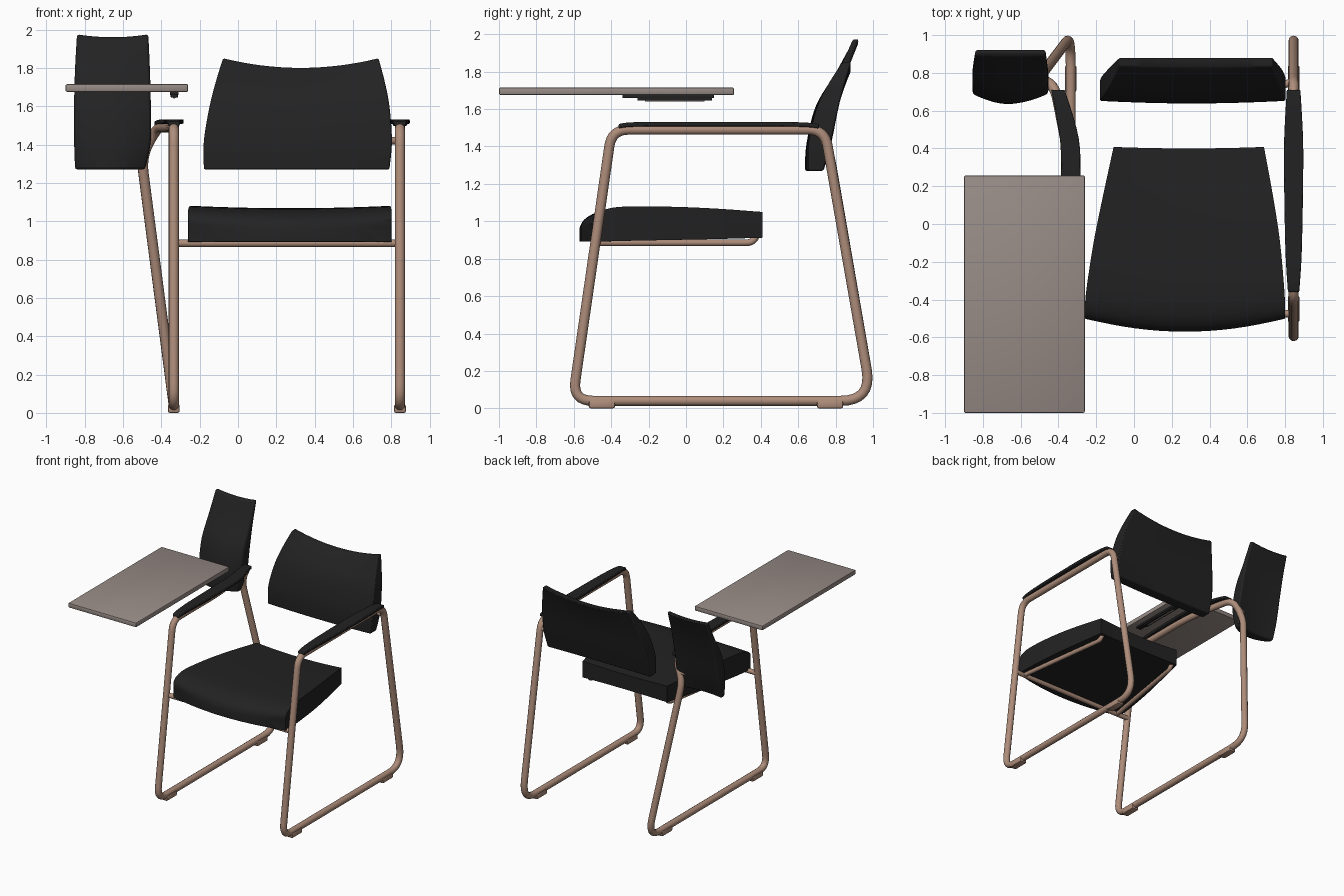
import bpy, bmesh, math
from mathutils import Vector as V

if "Cube" in bpy.data.objects:
    bpy.data.objects.remove(bpy.data.objects["Cube"])


def material(name, rgb):
    m = bpy.data.materials.new(name)
    m.diffuse_color = (*rgb, 1)
    m.use_nodes = True
    m.node_tree.nodes["Principled BSDF"].inputs["Base Color"].default_value = m.diffuse_color
    return m


BLACK = material("black upholstery", (0.016, 0.016, 0.016))
TAN = material("copper tan frame", (0.42, 0.265, 0.195))
GREY = material("warm grey tray", (0.31, 0.26, 0.24))


def finish(ob, mat, angle=40):
    ob.data.materials.append(mat)
    bpy.ops.object.select_all(action='DESELECT')
    ob.select_set(True)
    bpy.context.view_layer.objects.active = ob
    bpy.ops.object.shade_smooth_by_angle(angle=math.radians(angle))
    return ob


def mesh_object(name, bm):
    bmesh.ops.recalc_face_normals(bm, faces=bm.faces)
    me = bpy.data.meshes.new(name)
    bm.to_mesh(me)
    bm.free()
    ob = bpy.data.objects.new(name, me)
    bpy.context.collection.objects.link(ob)
    return ob


def rounded_path(corners, closed):
    """Corners are (x, y, z, cut): each is rounded over the cut length."""
    out, n = [], len(corners)
    for i, c in enumerate(corners):
        p, cut = V(c[:3]), c[3]
        if cut == 0:
            out.append(p)
            continue
        a = p + (V(corners[i - 1][:3]) - p).normalized() * cut
        b = p + (V(corners[(i + 1) % n][:3]) - p).normalized() * cut
        for k in range(9):
            t = k / 8
            out.append(a * (1 - t) ** 2 + p * 2 * t * (1 - t) + b * t * t)
    return out


def tube(name, corners, r, closed=False, mat=TAN):
    pts = rounded_path(corners, closed)
    cu = bpy.data.curves.new(name, 'CURVE')
    cu.dimensions = '3D'
    cu.bevel_depth, cu.bevel_resolution, cu.use_fill_caps = r, 4, True
    sp = cu.splines.new('POLY')
    sp.points.add(len(pts) - 1)
    for q, p in zip(sp.points, pts):
        q.co = (*p, 1)
    sp.use_cyclic_u = closed
    ob = bpy.data.objects.new(name, cu)
    bpy.context.collection.objects.link(ob)
    bpy.ops.object.select_all(action='DESELECT')
    ob.select_set(True)
    bpy.context.view_layer.objects.active = ob
    bpy.ops.object.convert(target='MESH')
    return finish(bpy.context.object, mat)


def sample(rows, s):
    """Smooth interpolation through the station rows; s is in 0..1."""
    f = s * (len(rows) - 1)
    i = min(int(f), len(rows) - 2)
    t = f - i
    p0, p1, p2, p3 = (rows[max(0, min(len(rows) - 1, i + k))] for k in (-1, 0, 1, 2))
    return [b + 0.5 * t * (c - a + t * (2 * a - 5 * b + 4 * c - d + t * (3 * (b - c) + d - a)))
            for a, b, c, d in zip(p0, p1, p2, p3)]


def slab(name, rows, shape, nu=16, nv=24, bevel=0.012, mat=BLACK):
    """Closed cushion: shape(row, u, v) returns a point on each of its two faces."""
    bm = bmesh.new()
    g = [[], []]
    for j in range(nv + 1):
        row = sample(rows, j / nv)
        pairs = [shape(row, 2 * i / nu - 1, j / nv) for i in range(nu + 1)]
        for s in (0, 1):
            g[s].append([bm.verts.new(p[s]) for p in pairs])
    for s in (0, 1):
        for j in range(nv):
            for i in range(nu):
                bm.faces.new((g[s][j][i], g[s][j][i + 1], g[s][j + 1][i + 1], g[s][j + 1][i]))
    rims = [[r[0] for r in g[s]] + g[s][-1][1:] + [r[-1] for r in g[s][-2::-1]] + g[s][0][-2:0:-1]
            for s in (0, 1)]
    n = len(rims[0])
    for k in range(n):
        m = (k + 1) % n
        bm.faces.new((rims[0][k], rims[0][m], rims[1][m], rims[1][k]))
    ob = mesh_object(name, bm)
    mod = ob.modifiers.new("soft edges", 'BEVEL')
    mod.width, mod.segments, mod.limit_method, mod.angle_limit = bevel, 2, 'ANGLE', math.radians(50)
    return finish(ob, mat, 50)


def box(name, lo, hi, bevel, mat):
    bm = bmesh.new()
    bmesh.ops.create_cube(bm, size=1)
    for v in bm.verts:
        v.co = V([l + (c + 0.5) * (h - l) for c, l, h in zip(v.co, lo, hi)])
    bmesh.ops.bevel(bm, geom=bm.edges[:], offset=bevel, segments=2, profile=0.5, affect='EDGES')
    return finish(mesh_object(name, bm), mat)


# Sled frames: the right one is flat, the left one has a splayed rear leg
XR, XL, R = 0.845, -0.335, 0.027


def front_part(x):
    return [(x, 0.995, 0.04, 0.17), (x, -0.607, 0.04, 0.11), (x, -0.397, 1.49, 0.09)]


tube("right_frame", front_part(XR) + [(XR, 0.742, 1.49, 0.09)], R, True)
tube("left_frame", front_part(XL) + [(XL, 0.3, 1.49, 0.2), (-0.42, 0.735, 1.49, 0.08),
                                     (-0.505, 0.77, 1.34, 0.09)], R, True)

# Floor glides
for side, x in (("right", XR), ("left", XL)):
    for end, y in (("front", -0.45), ("rear", 0.77)):
        box(f"{side}_{end}_glide", (x - 0.031, y - 0.07, 0), (x + 0.031, y + 0.07, 0.045), 0.01, TAN)

# Seat support: cross bar and two side rails
tube("seat_cross_bar", [(XL, -0.475, 0.885, 0), (XR, -0.475, 0.885, 0)], 0.02)
for side, a, b in (("left", -0.22, -0.08), ("right", 0.76, 0.65)):
    tube(f"{side}_seat_rail", [(a, -0.475, 0.885, 0), (b, 0.36, 0.885, 0.04), (b, 0.38, 0.93, 0)], 0.018)

# Seat cushion rows: y, centre x, half width, bottom z, top z
seat_rows = [(-0.57, 0.27, 0.525, 0.893, 0.975), (-0.545, 0.27, 0.53, 0.892, 1.02),
             (-0.48, 0.27, 0.53, 0.892, 1.058), (-0.36, 0.272, 0.523, 0.895, 1.078),
             (-0.10, 0.28, 0.492, 0.90, 1.078), (0.15, 0.286, 0.448, 0.905, 1.068),
             (0.40, 0.29, 0.398, 0.912, 1.05)]


def seat_shape(r, u, v):
    y, c, h, zb, zt = r
    y += 0.07 * u * u * (1 - v) ** 2 + 0.008 * v * u * u
    x = c + h * u
    return V((x, y, zt - 0.012 * (1 - u * u))), V((x, y, zb))


slab("seat", seat_rows, seat_shape)


# Back cushions rows: z, left x, right x, front y, back y
def back_shape(bow, dip):
    def shape(r, u, v):
        z, xl, xr, yf, yb = r
        x = (xl + xr) / 2 + (xr - xl) / 2 * u
        z -= dip * (1 - u * u) * v ** 3
        b = bow * u * u * (1 - v)
        return V((x, yf + b, z)), V((x, yb + b * 0.3, z))
    return shape


slab("main_backrest", [(1.27, -0.178, 0.79, 0.638, 0.73), (1.42, -0.178, 0.803, 0.645, 0.77),
                       (1.60, -0.148, 0.79, 0.69, 0.81), (1.73, -0.115, 0.765, 0.755, 0.845),
                       (1.85, -0.078, 0.733, 0.835, 0.882)], back_shape(0.015, 0.05))
slab("side_backrest", [(1.27, -0.85, -0.485, 0.635, 0.72), (1.42, -0.855, -0.455, 0.645, 0.765),
                       (1.62, -0.855, -0.455, 0.695, 0.81), (1.80, -0.85, -0.46, 0.80, 0.86),
                       (1.975, -0.84, -0.468, 0.892, 0.925)], back_shape(0.06, 0.015))

# Stubs joining the back cushions to the frames
tube("right_back_stub", [(XR, 0.755, 1.42, 0), (0.77, 0.73, 1.42, 0)], 0.02)
tube("left_back_stub", [(-0.47, 0.765, 1.40, 0), (-0.52, 0.745, 1.40, 0)], 0.02)


# Arm pads rows: y, centre x, half width
def pad_shape(r, u, v):
    y, c, h = r
    x = c + h * u
    drop = 0.012 * (2 * v - 1) ** 6
    return V((x, y, 1.532 - drop)), V((x, y, 1.508 - drop))


for side, xs in (("right", (XR,) * 5), ("left", (XL, XL, XL, -0.342, -0.402))):
    ys, hs = (-0.36, -0.15, 0.2, 0.45, 0.71), (0.03, 0.043, 0.05, 0.05, 0.036)
    slab(f"{side}_arm_pad", list(zip(ys, xs, hs)), pad_shape, 6, 20, 0.006)

# Writing tray with its slotted bracket underneath
box("writing_tray", (-0.9, -1.0, 1.675), (-0.26, 0.257, 1.715), 0.008, GREY)
box("tray_bracket", (-0.355, -0.34, 1.658), (-0.31, 0.15, 1.676), 0.004, BLACK)
box("bracket_slide", (-0.352, -0.26, 1.645), (-0.313, 0.14, 1.662), 0.005, BLACK)
box("bracket_slot", (-0.338, -0.22, 1.641), (-0.327, 0.10, 1.648), 0.002, GREY)
